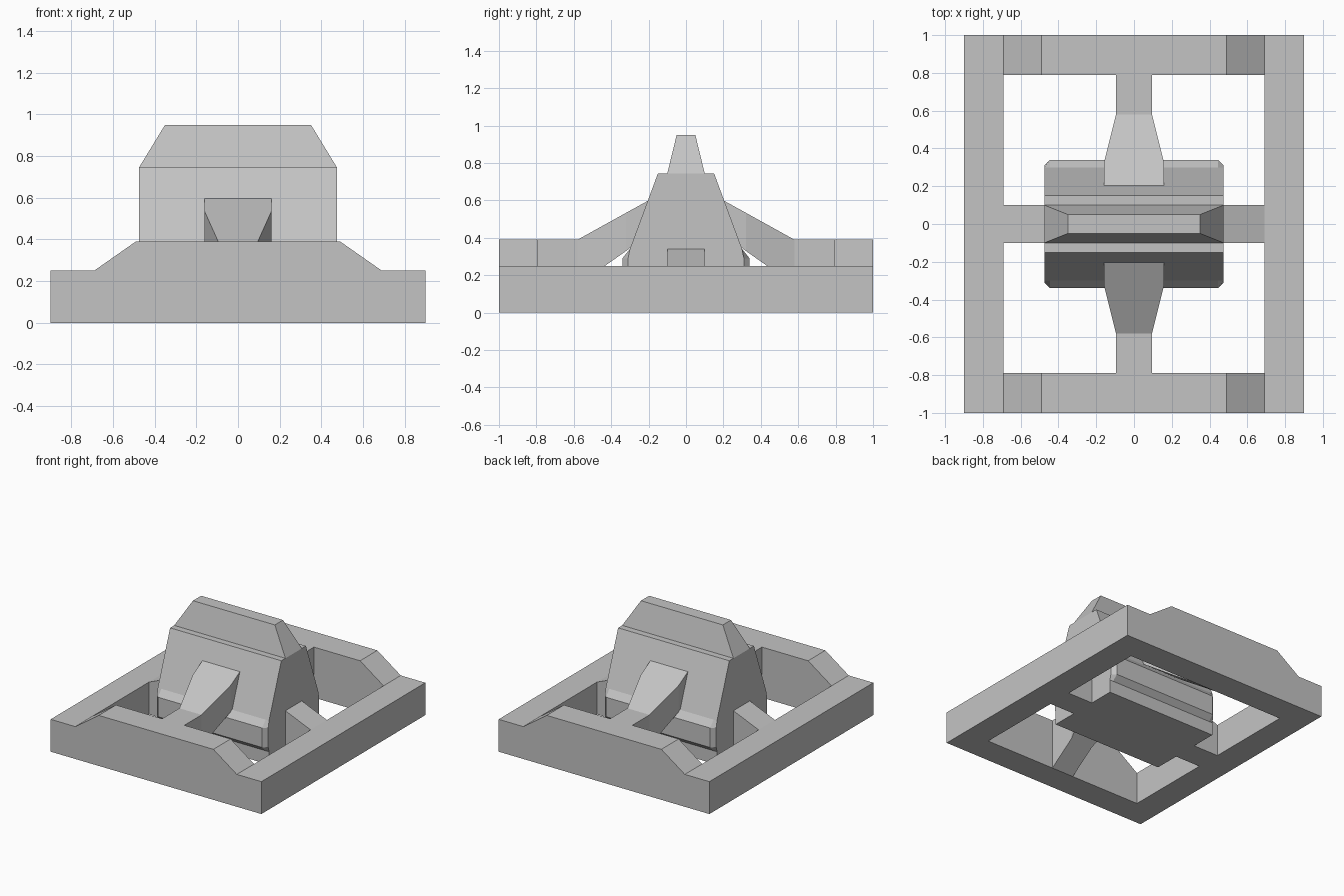
import bpy, bmesh

cube = bpy.data.objects.get("Cube")
if cube:
    bpy.data.objects.remove(cube, do_unlink=True)

gray = bpy.data.materials.new("plain gray")
gray.use_nodes = True
COLOR = (0.55, 0.55, 0.55, 1)
gray.diffuse_color = COLOR
gray.node_tree.nodes["Principled BSDF"].inputs["Base Color"].default_value = COLOR


def loft(name, rings):
    """Closed solid through rings that share one point count."""
    bm = bmesh.new()
    loops = [[bm.verts.new(p) for p in ring] for ring in rings]
    n = len(loops[0])
    for a, b in zip(loops, loops[1:]):
        for i in range(n):
            j = (i + 1) % n
            bm.faces.new((a[i], a[j], b[j], b[i]))
    bm.faces.new(loops[0])
    bm.faces.new(loops[-1])
    bmesh.ops.recalc_face_normals(bm, faces=bm.faces)
    mesh = bpy.data.meshes.new(name)
    bm.to_mesh(mesh)
    bm.free()
    mesh.materials.append(gray)
    obj = bpy.data.objects.new(name, mesh)
    bpy.context.collection.objects.link(obj)
    return obj


def rect(hx, hy, z):
    return [(hx, hy, z), (-hx, hy, z), (-hx, -hy, z), (hx, -hy, z)]


def prism_y(name, profile, y0, y1):
    return loft(name, [[(x, y, z) for x, z in profile] for y in (y0, y1)])


RAIL, IN, BEAM = 0.90, 0.69, 0.79
LOW, HIGH = 0.25, 0.39
W = 0.475

for side, label in ((1, "left"), (-1, "right")):
    # Frame rail along the side
    prism_y(label + "_rail", [(side * IN, 0), (side * RAIL, 0),
                              (side * RAIL, LOW), (side * IN, LOW)], -1, 1)
    # Short bar sloping from the body down to the rail
    prism_y(label + "_crossbar", [(side * 0.4, 0), (side * IN, 0), (side * IN, LOW),
                                  (side * W, 0.34), (side * 0.4, 0.34)], -0.1, 0.1)

for side, label in ((-1, "front"), (1, "back")):
    # Raised end beam with sloped shoulders
    prism_y(label + "_beam", [(-IN, 0), (IN, 0), (IN, LOW), (0.49, HIGH),
                              (-0.49, HIGH), (-IN, LOW)], side * BEAM, side)
    # Tapering strut from the body out to the beam: half width, y, top, bottom
    stations = [(0.16, 0.20, 0.60, 0.42), (0.16, 0.32, 0.534, 0.33),
                (0.095, 0.58, HIGH, 0.147), (0.095, BEAM, HIGH, 0)]
    strut = loft(label + "_strut",
                 [[(-w, side * y, b), (w, side * y, b), (w, side * y, t), (-w, side * y, t)]
                  for w, y, t, b in stations])

# Central body with a flared, corner-cut foot


def body_ring(z, corner_y, face_y):
    x = W - 0.03
    half = [(W, corner_y), (x, face_y), (-x, face_y), (-W, corner_y)]
    return [(a, b, z) for a, b in half] + [(-a, -b, z) for a, b in half]


loft("body", [body_ring(*s) for s in (
    (0, 0.30, 0.30), (0.10, 0.30, 0.30), (0.14, 0.31, 0.34),
    (0.29, 0.31, 0.34), (0.34, 0.30, 0.30), (0.745, 0.15, 0.15))])

# Tapered cap on top of the body
loft("cap", [rect(W, 0.10, 0.745), rect(0.35, 0.05, 0.95)])
